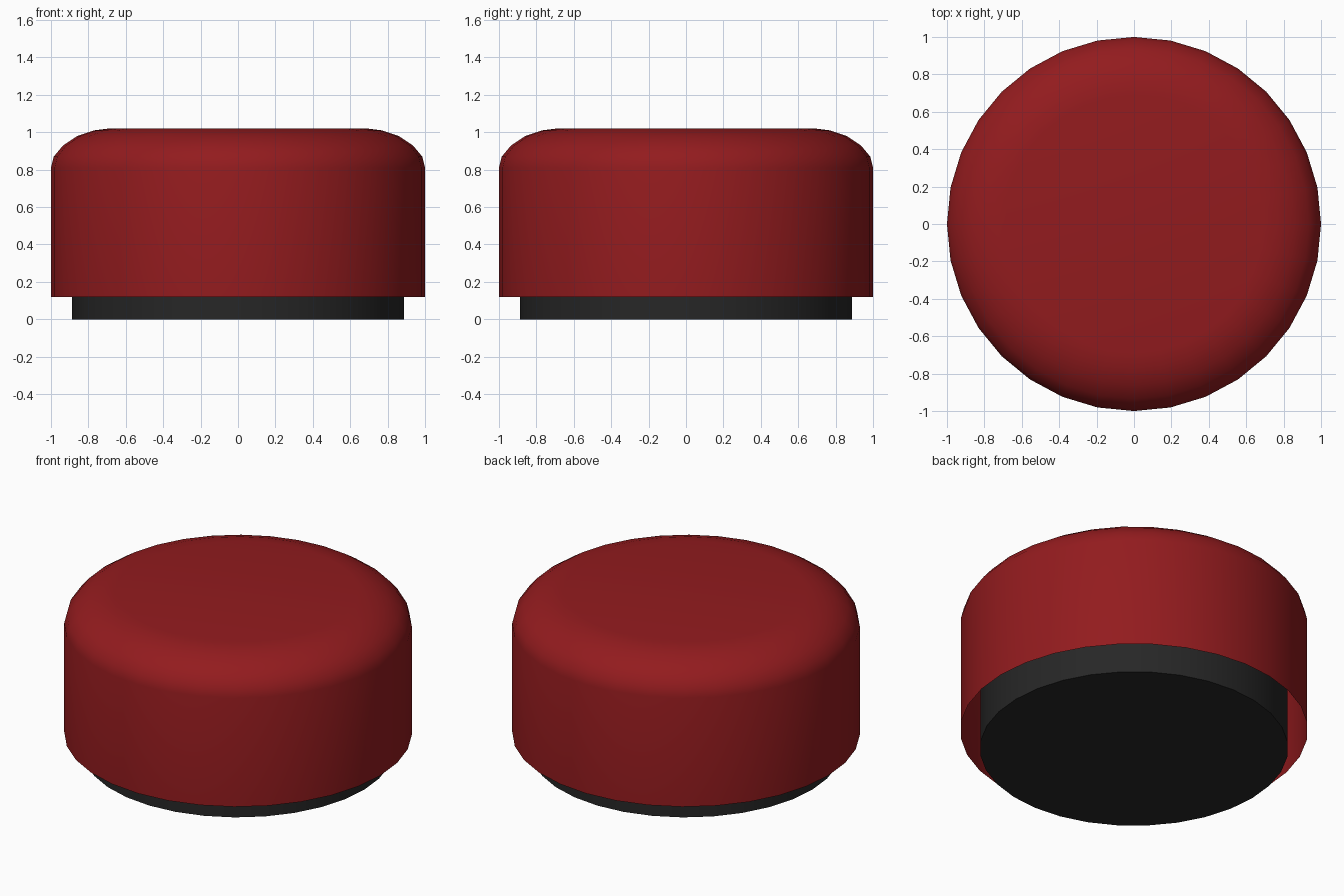
import bpy, bmesh
from math import cos, sin, pi, radians

if "Cube" in bpy.data.objects:
    bpy.data.objects.remove(bpy.data.objects["Cube"])

SIDES = 32


def lathe(name, profile, color, cap_bottom):
    """Revolve an (r, z) profile about z, capping the top and optionally the bottom."""
    bm = bmesh.new()
    rings = [[bm.verts.new((r * cos(2 * pi * i / SIDES), r * sin(2 * pi * i / SIDES), z))
              for i in range(SIDES)] for r, z in profile]
    for lo, hi in zip(rings, rings[1:]):
        for i in range(SIDES):
            j = (i + 1) % SIDES
            bm.faces.new((lo[i], lo[j], hi[j], hi[i]))
    bm.faces.new(rings[-1])
    if cap_bottom:
        bm.faces.new(rings[0][::-1])
    mesh = bpy.data.meshes.new(name)
    bm.to_mesh(mesh)
    bm.free()
    obj = bpy.data.objects.new(name, mesh)
    bpy.context.collection.objects.link(obj)
    mat = bpy.data.materials.new(name + "_color")
    mat.diffuse_color = color
    mat.use_nodes = True
    mat.node_tree.nodes["Principled BSDF"].inputs["Base Color"].default_value = mat.diffuse_color
    mesh.materials.append(mat)
    bpy.ops.object.select_all(action='DESELECT')
    obj.select_set(True)
    bpy.context.view_layer.objects.active = obj
    bpy.ops.object.shade_smooth_by_angle(angle=radians(40))
    return obj


# Rounded cushion cover, an open shell underneath
lathe("cushion", [(1, 0.12), (1, 0.81), (0.985, 0.87), (0.935, 0.93),
                  (0.86, 0.98), (0.77, 1.01), (0.69, 1.02)],
      (0.29, 0.011, 0.013, 1), False)

# Dark plinth that continues up inside the shell
lathe("base", [(0.887, 0), (0.887, 0.8)], (0.02, 0.02, 0.02, 1), True)
